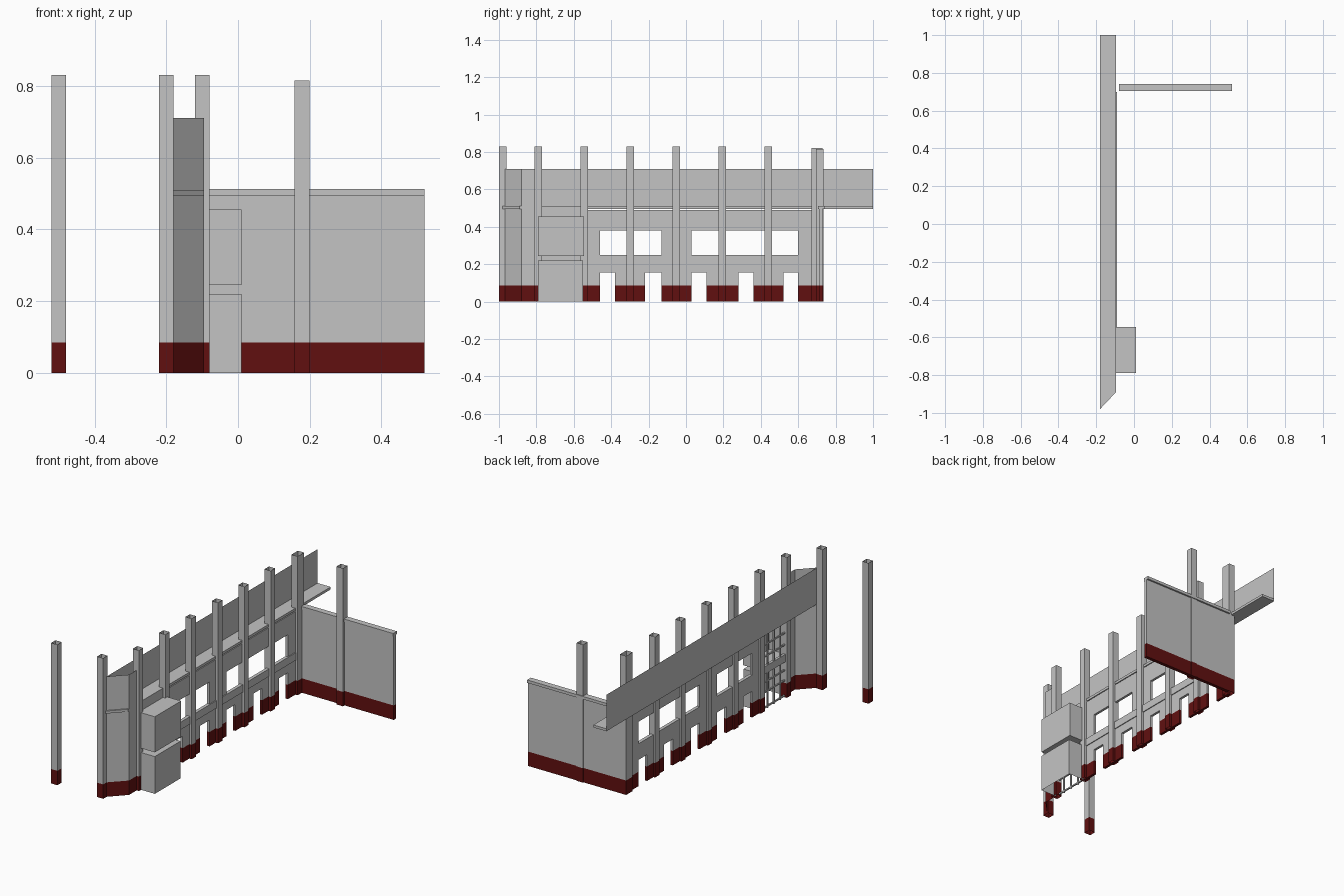
import bpy, bmesh
from mathutils import Vector

cube = bpy.data.objects.get("Cube")
if cube:
    bpy.data.objects.remove(cube)


def material(name, rgb):
    m = bpy.data.materials.new(name)
    m.use_nodes = True
    m.diffuse_color = (*rgb, 1)
    m.node_tree.nodes["Principled BSDF"].inputs["Base Color"].default_value = (*rgb, 1)
    return m


MATS = [material("light_grey", (0.55, 0.55, 0.55)),
        material("dark_red", (0.12, 0.005, 0.005))]
BASE = 0.085      # height of the painted base


def finish(name, bm, painted):
    """Split at the paint line, colour by height and link the object."""
    if painted:
        bmesh.ops.bisect_plane(bm, geom=bm.verts[:] + bm.edges[:] + bm.faces[:],
                               plane_co=(0, 0, BASE), plane_no=(0, 0, 1))
        for f in bm.faces:
            f.material_index = int(f.calc_center_median().z < BASE)
    me = bpy.data.meshes.new(name)
    bm.to_mesh(me)
    bm.free()
    for m in MATS:
        me.materials.append(m)
    ob = bpy.data.objects.new(name, me)
    bpy.context.collection.objects.link(ob)
    return ob


def block(name, x, y, z, painted=False, omit=()):
    """Box between ranges; faces pointing along the omitted directions stay open."""
    bm = bmesh.new()
    bmesh.ops.create_cube(bm, size=1)
    gone = [f for f in bm.faces if any(f.normal.dot(Vector(d)) > 0.9 for d in omit)]
    bmesh.ops.delete(bm, geom=gone, context='FACES')
    for v in bm.verts:
        v.co = [(r[0] + r[1]) / 2 + c * (r[1] - r[0]) for r, c in zip((x, y, z), v.co)]
    return finish(name, bm, painted)


def extrude_up(name, points, z, closed, painted=False):
    """Plan outline raised between two heights, as a sheet or a solid slab."""
    bm = bmesh.new()
    low = [bm.verts.new((*p, z[0])) for p in points]
    if closed:
        geom = [bm.faces.new(low)]
    else:
        geom = [bm.edges.new(pair) for pair in zip(low, low[1:])]
    if closed:
        new = bmesh.ops.extrude_face_region(bm, geom=geom, use_keep_orig=True)["geom"]
    else:
        new = bmesh.ops.extrude_edge_only(bm, edges=geom)["geom"]
    for v in new:
        if isinstance(v, bmesh.types.BMVert):
            v.co.z = z[1]
    bmesh.ops.recalc_face_normals(bm, faces=bm.faces[:])
    return finish(name, bm, painted)


UP, DOWN, BACK = (0, 0, 1), (0, 0, -1), (-1, 0, 0)


def column(name, cx, cy, half_x=0.02, half_y=0.02, top=0.83):
    block(name, (cx - half_x, cx + half_x), (cy - half_y, cy + half_y), (0, top),
          True, (UP, DOWN))


# Open-topped columns: free-standing, corner, row and end
column("free_column", -0.5, -0.98)
column("corner_column", -0.2, -0.98)
for i in range(6):
    column(f"row_column_{i + 1}", -0.1, -0.79 + 0.246 * i)
column("end_column", -0.1, 0.7, half_y=0.03, top=0.82)

# Main wall: piers between the doors, lintel, sill band, window piers, header
WALL = (-0.11, -0.095)
door_edges = [-0.55, -0.46, -0.38, -0.22, -0.13, 0.03, 0.11, 0.28, 0.36, 0.52, 0.6, 0.7]
for i in range(0, len(door_edges), 2):
    block(f"door_pier_{i // 2 + 1}", WALL, door_edges[i:i + 2], (0, 0.155), True)
block("door_lintel", WALL, (-0.55, 0.7), (0.155, 0.205))
block("sill_band", (-0.11, -0.09), (-0.55, 0.7), (0.205, 0.25))
for i, span in enumerate([(-0.55, -0.46), (-0.13, 0.03), (0.6, 0.7)]):
    block(f"window_pier_{i + 1}", WALL, span, (0.25, 0.38))
block("window_header", WALL, (-0.55, 0.7), (0.38, 0.49))

# Projecting ledge and the parapet sheet rising behind it
extrude_up("ledge", [(-0.18, -0.98), (-0.095, -0.89), (-0.095, 1), (-0.18, 1)],
           (0.495, 0.51), True)
extrude_up("parapet", [(-0.18, -0.97), (-0.18, 1)], (0.495, 0.71), False)

# Angled corner panel
extrude_up("corner_panel", [(-0.182, -0.97), (-0.095, -0.88), (-0.095, -0.79)],
           (0, 0.71), False, True)

# Protruding bay boxes, open at the back
block("lower_bay", (-0.095, 0.01), (-0.79, -0.55), (0, 0.22), omit=(BACK, DOWN))
block("upper_bay", (-0.095, 0.01), (-0.79, -0.545), (0.245, 0.455), omit=(BACK,))

# Frame of bars behind the bay boxes
block("bay_header", WALL, (-0.79, -0.55), (0.455, 0.495))
block("bay_middle", WALL, (-0.79, -0.55), (0.21, 0.255))
for i in range(3):
    y = -0.73 + 0.06 * i
    block(f"bay_mullion_{i + 1}", (-0.108, -0.1), (y - 0.004, y + 0.004), (0, 0.46))
for i, z in enumerate((0.01, 0.1, 0.16, 0.31, 0.38)):
    block(f"bay_bar_{i + 1}", (-0.108, -0.1), (-0.77, -0.56), (z - 0.004, z + 0.004))

# Side wall with coping and post
block("side_wall", (-0.08, 0.52), (0.71, 0.73), (0, 0.495), True)
block("side_coping", (-0.08, 0.52), (0.705, 0.74), (0.495, 0.512))
column("side_post", 0.178, 0.715, half_x=0.021, top=0.815)
